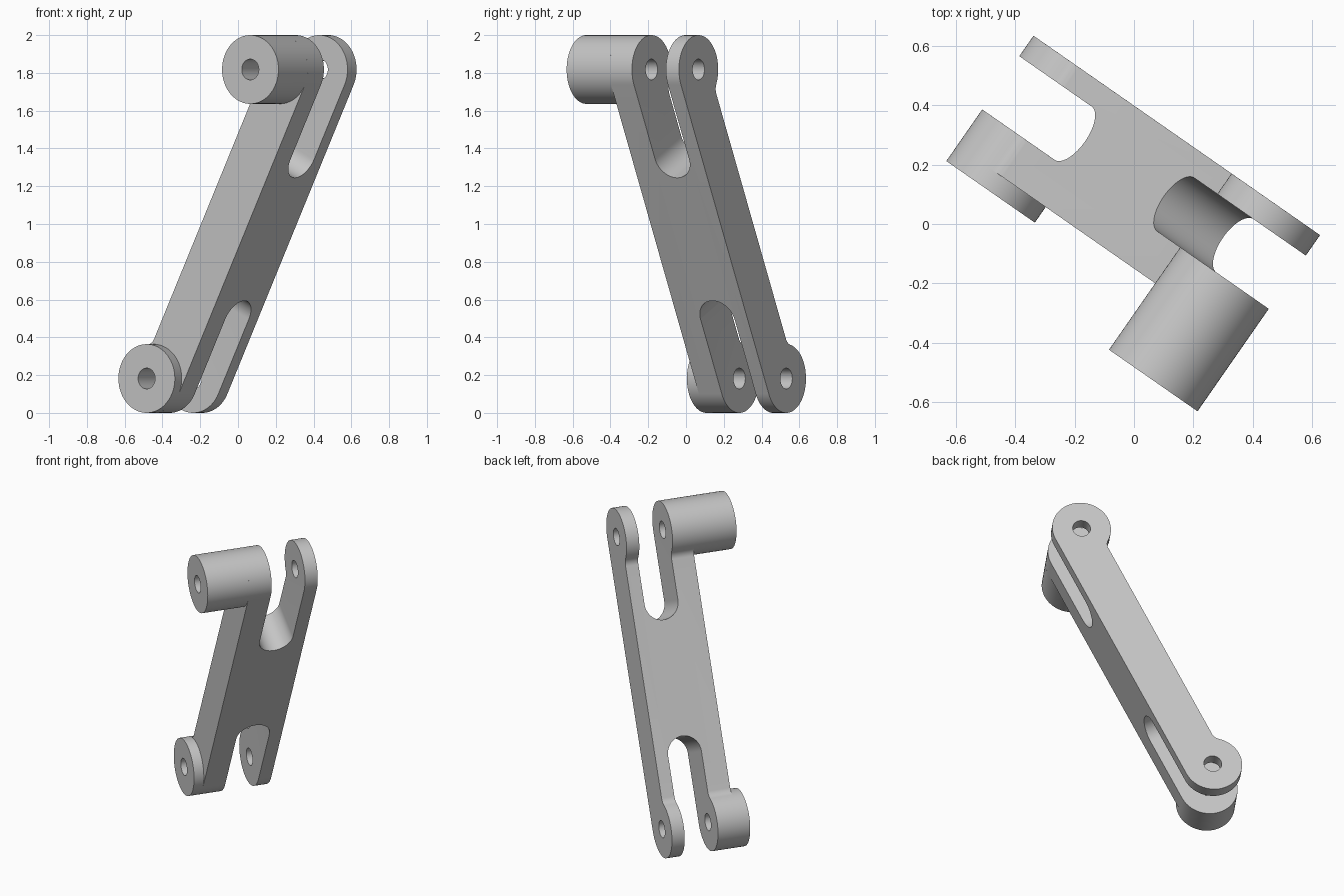
import bpy, bmesh
from math import sin, cos, asin, sqrt, pi, radians
from mathutils import Matrix, Vector

cube = bpy.data.objects.get("Cube")
if cube:
    bpy.data.objects.remove(cube)

# Main sizes
R = 0.182            # lug radius
HOLE = 0.055         # pin hole radius
BACK = 0.09          # distance from pin line to the arm's upper face
FILLET = 0.06
FRONT, REAR = -0.123, 0.328        # arm extent along the pin axis
SLOT_LO, SLOT_HI = 0.025, 0.244    # slot extent along the pin axis
SLOT_END = 0.55                    # slot depth measured from the pin

# Local frame: x along the arm, y across it, z along the pins
low_pin = Vector((-0.377, 0.262, R))
top_pin = Vector((0.291, -0.203, 2 - R))
length = (top_pin - low_pin).length
along = (top_pin - low_pin).normalized()
pin_axis = Vector((0.571, 0.821, 0)).normalized()
across = pin_axis.cross(along)
frame = Matrix((along, across, pin_axis)).transposed().to_4x4()
frame.translation = low_pin

steel = bpy.data.materials.new("light_grey_metal")
steel.use_nodes = True
steel.diffuse_color = (0.56, 0.56, 0.56, 1)
steel.node_tree.nodes["Principled BSDF"].inputs["Base Color"].default_value = (0.56, 0.56, 0.56, 1)


def arc(cx, cy, r, start, end, n):
    return [(cx + r * cos(start + (end - start) * i / n),
             cy + r * sin(start + (end - start) * i / n)) for i in range(n + 1)]


def prism(name, outline, lo, hi, place):
    """Extrude a closed outline; place(p, q, h) maps to local space."""
    bm = bmesh.new()
    face = bm.faces.new([bm.verts.new(place(p, q, lo)) for p, q in outline])
    offset = Vector(place(0, 0, hi)) - Vector(place(0, 0, lo))
    new = bmesh.ops.extrude_face_region(bm, geom=[face])["geom"]
    bmesh.ops.translate(bm, vec=offset, verts=[v for v in new if isinstance(v, bmesh.types.BMVert)])
    bmesh.ops.recalc_face_normals(bm, faces=bm.faces)
    mesh = bpy.data.meshes.new(name)
    bm.to_mesh(mesh)
    bm.free()
    mesh.materials.append(steel)
    obj = bpy.data.objects.new(name, mesh)
    bpy.context.collection.objects.link(obj)
    return obj


def by_pin(p, q, h):
    return (p, q, h)


def by_slot(p, q, h):
    return (p, h, q)


def cut(obj, cutter):
    mod = obj.modifiers.new("cut", "BOOLEAN")
    mod.operation, mod.solver, mod.object = "DIFFERENCE", "EXACT", cutter
    bpy.context.view_layer.update()
    graph = bpy.context.evaluated_depsgraph_get()
    result = bpy.data.meshes.new_from_object(obj.evaluated_get(graph))
    obj.modifiers.clear()
    obj.data = result
    bpy.data.objects.remove(cutter)


def drill(obj, x):
    cut(obj, prism("hole_cutter", arc(x, 0, HOLE, 0, 2 * pi, 48)[:-1], -1, 1, by_pin))


def finish(obj):
    obj.matrix_world = frame
    bpy.ops.object.select_all(action="DESELECT")
    obj.select_set(True)
    bpy.context.view_layer.objects.active = obj
    bpy.ops.object.shade_smooth_by_angle(angle=radians(30))


# Arm: two lugs tangent to the lower face, filleted into the upper face
theta = asin((BACK + FILLET) / (R + FILLET))
fillet_x = sqrt((R + FILLET) ** 2 - (BACK + FILLET) ** 2)
half = arc(0, 0, R, pi / 2, 2 * pi - theta, 48)
half += arc(fillet_x, -BACK - FILLET, FILLET, pi - theta, pi / 2, 8)[1:]
outline = half + [(length - x, y) for x, y in reversed(half)]
arm = prism("forked_arm", outline, FRONT, REAR, by_pin)

# Round-ended slots that split each end into a fork
slot_r = (SLOT_HI - SLOT_LO) / 2
slot_mid = (SLOT_HI + SLOT_LO) / 2
slot = [(-0.5, SLOT_LO)] + arc(SLOT_END - slot_r, slot_mid, slot_r, -pi / 2, pi / 2, 32) + [(-0.5, SLOT_HI)]
cut(arm, prism("low_slot_cutter", slot, -0.5, 0.5, by_slot))
cut(arm, prism("top_slot_cutter", [(length - x, y) for x, y in slot], -0.5, 0.5, by_slot))
for x in (0, length):
    drill(arm, x)
finish(arm)

# Bosses standing out from the front fork arms
for name, x, outer in (("low_boss", 0, -0.187), ("top_boss", length, -0.396)):
    boss = prism(name, arc(x, 0, R, 0, 2 * pi, 64)[:-1], outer, FRONT, by_pin)
    drill(boss, x)
    finish(boss)
